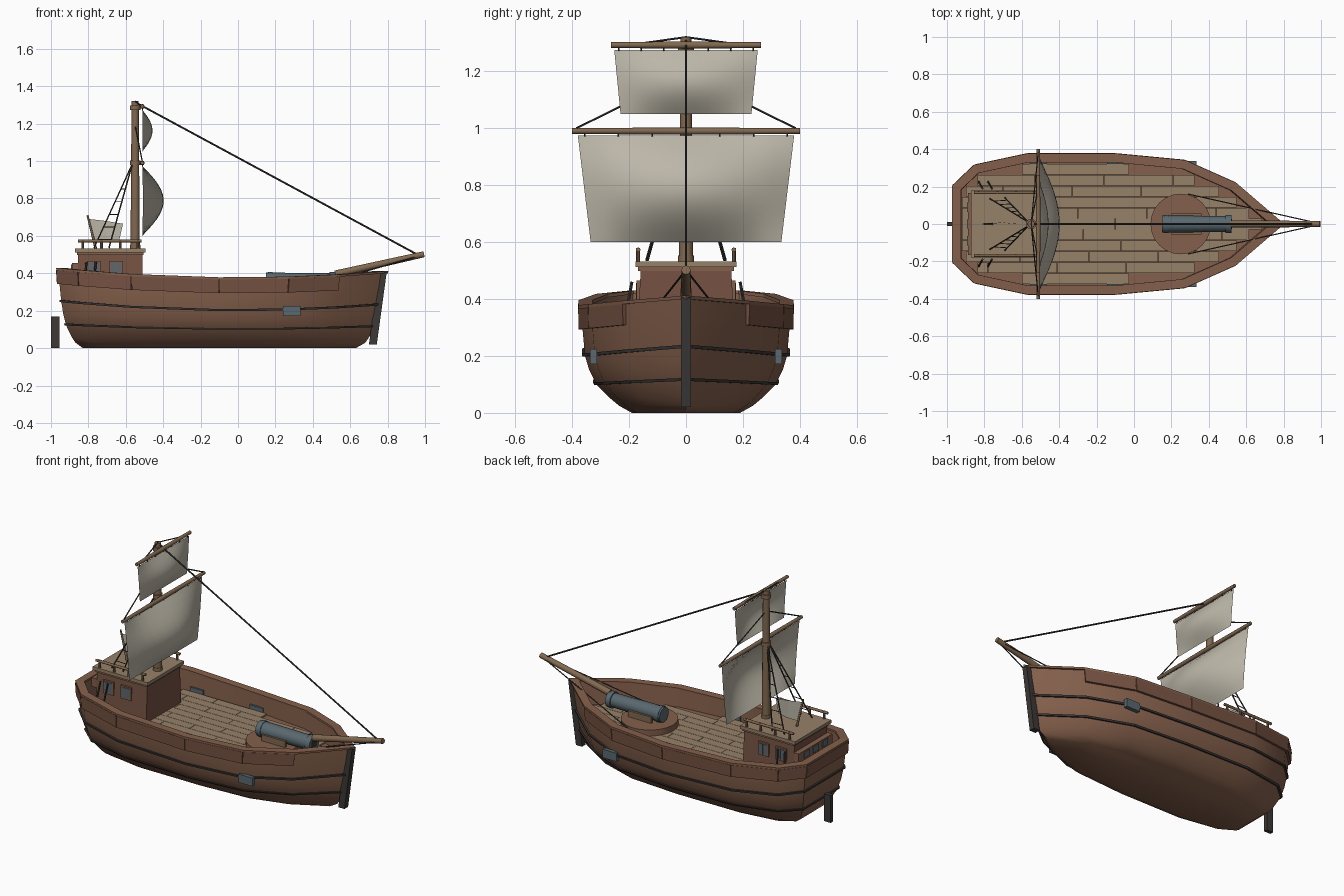
import bpy, bmesh, math
from mathutils import Vector, Matrix

if "Cube" in bpy.data.objects:
    bpy.data.objects.remove(bpy.data.objects["Cube"])

def mat(name, c):
    m = bpy.data.materials.new(name)
    m.diffuse_color = (*c, 1)
    m.use_nodes = True
    m.node_tree.nodes["Principled BSDF"].inputs["Base Color"].default_value = m.diffuse_color
    return m

HULL = mat("hull_wood", (.23, .115, .07))
PANEL = mat("panel_wood", (.18, .085, .055))
DECK = mat("deck_wood", (.30, .22, .14))
SPAR = mat("spar_wood", (.22, .14, .08))
DARK = mat("dark_trim", (.045, .04, .037))
IRON = mat("iron", (.10, .14, .16))
SAIL = mat("sailcloth", (.50, .47, .39))

def make(name, bm, m, smooth=None):
    bmesh.ops.recalc_face_normals(bm, faces=bm.faces)
    me = bpy.data.meshes.new(name)
    bm.to_mesh(me); bm.free()
    ob = bpy.data.objects.new(name, me)
    bpy.context.collection.objects.link(ob)
    me.materials.append(m)
    if smooth:
        bpy.ops.object.select_all(action='DESELECT')
        ob.select_set(True)
        bpy.context.view_layer.objects.active = ob
        bpy.ops.object.shade_smooth_by_angle(angle=math.radians(smooth))
    return ob

def box_into(bm, lo, hi):
    lo, hi = Vector(lo), Vector(hi)
    mtx = Matrix.Translation((lo + hi) / 2) @ Matrix.Diagonal((*(hi - lo), 1))
    return bmesh.ops.create_cube(bm, size=1, matrix=mtx)['verts']

def box(name, lo, hi, m):
    bm = bmesh.new(); box_into(bm, lo, hi)
    return make(name, bm, m)

def rod(name, a, b, r, m, r2=None, n=10):
    a, b = Vector(a), Vector(b); d = b - a
    bm = bmesh.new()
    mtx = Matrix.Translation((a + b) / 2) @ d.to_track_quat('Z', 'Y').to_matrix().to_4x4()
    bmesh.ops.create_cone(bm, cap_ends=True, segments=n, radius1=r,
                          radius2=r if r2 is None else r2, depth=d.length, matrix=mtx)
    return make(name, bm, m, 40)

# hull plan (port half) and section levels: z, stern x, bow x, half width
PLAN = [(-.96, .2), (-.85, .305), (-.57, .365), (-.1, .365), (.27, .33), (.54, .21), (.785, 0)]
PLAN += [(x, -y) for x, y in PLAN[-2::-1]]
LEVELS = [(0, -.83, .63, .19), (.025, -.87, .68, .235), (.05, -.89, .70, .265), (.1, -.92, .73, .315),
          (.15, -.935, .745, .34), (.2, -.945, .755, .355), (.3, -.955, .775, .364), (.375, -.96, .785, .365)]

def outline(z, off=0, sheer=True):
    for a, b in zip(LEVELS, LEVELS[1:]):
        if z <= b[0] or b is LEVELS[-1]:
            t = (z - a[0]) / (b[0] - a[0])
            xs, xb, w = (a[i] + t * (b[i] - a[i]) for i in (1, 2, 3))
            break
    pts = [Vector((xs + (x + .96) / 1.745 * (xb - xs), y / .365 * w)) for x, y in PLAN]
    out, n = [], len(pts)
    for i, p in enumerate(pts):
        d1, d2 = (p - pts[i - 1]).normalized(), (pts[(i + 1) % n] - p).normalized()
        n1, n2 = Vector((-d1.y, d1.x)), Vector((-d2.y, d2.x))
        q = p + (n1 + n2) * off / (1 + n1.dot(n2))
        out.append(Vector((q.x, q.y, z + (.045 * (p.x / .9) ** 2 * min(1, z / .2) if sheer else 0))))
    return out

def loft(bm, rings, closed=True):
    vs = [[bm.verts.new(p) for p in r] for r in rings]
    n = len(vs[0])
    for a, b in zip(vs, vs[1:]):
        for i in range(n if closed else n - 1):
            bm.faces.new((a[i], a[(i + 1) % n], b[(i + 1) % n], b[i]))
    return vs

def strip(name, z0, z1, o0, o1, m, smooth=None):
    bm = bmesh.new()
    r = [outline(z0, o0), outline(z0, o1), outline(z1, o1), outline(z1, o0)]
    loft(bm, r + [r[0]])
    bmesh.ops.remove_doubles(bm, verts=bm.verts, dist=1e-5)
    return make(name, bm, m, smooth)

# hull shell with inner bulwark and floor
bm = bmesh.new()
rings = [outline(l[0]) for l in LEVELS] + [outline(.375, -.03), outline(.265, -.03, False)]
v = loft(bm, rings)
bm.faces.new(v[0]); bm.faces.new(v[-1])
make("hull", bm, HULL, 40)
strip("cap_rail", .366, .378, -.036, .012, HULL)
strip("upper_wale", .197, .208, -.01, .010, DARK)
strip("lower_wale", .098, .107, -.01, .009, DARK)

# raised bulwark panels, one per plan segment, skipping the bow
bm = bmesh.new()
lo, hi = [[outline(z, o) for o in (-.008, .014)] for z in (.293, .366)]
for i in range(len(PLAN)):
    if i in (5, 6): continue
    j = (i + 1) % len(PLAN)
    quad = []
    for s in (lo, hi):
        for o in (0, 1):
            a, b = s[o][i], s[o][j]
            g = (b - a).normalized() * .002
            quad.append((a + g, b - g))
    c = [[bm.verts.new(p) for p in (q[k] for q in (quad[0], quad[1], quad[3], quad[2]))] for k in (0, 1)]
    bm.faces.new(c[0]); bm.faces.new(c[1])
    for k in range(4):
        bm.faces.new((c[0][k], c[0][(k + 1) % 4], c[1][(k + 1) % 4], c[1][k]))
make("bulwark_panels", bm, PANEL)

# deck planks, staggered and trimmed to the inner outline
inner = outline(.27, -.032)[:7]
def span(y):
    xs = []
    for a, b in zip(inner, inner[1:]):
        if a.y != b.y and min(a.y, b.y) <= y <= max(a.y, b.y):
            xs.append(a.x + (y - a.y) / (b.y - a.y) * (b.x - a.x))
    left = inner[0].x if y <= inner[0].y else min(xs)
    return left, max(xs)
bm = bmesh.new()
W = .0585
for r in range(11):
    y0 = (r - 5.5) * W
    x0, x1 = span(min(.325, max(abs(y0), abs(y0 + W))))
    cuts = [x0] + [c for c in (-.95 + (r * .17) % .37 + .37 * k for k in range(6)) if x0 + .05 < c < x1 - .05] + [x1]
    for a, b in zip(cuts, cuts[1:]):
        box_into(bm, (a, y0 + .001, .26), (b - .002, y0 + W - .001, .275))
make("deck_planks", bm, DECK)

# stem post and rudder
bm = bmesh.new()
vs = box_into(bm, (.70, -.018, .02), (.742, .018, .405))
for q in vs:
    if q.co.z > .2: q.co.x += .053
make("stem_post", bm, DARK)
box("rudder", (-1, -.012, 0), (-.955, .012, .17), DARK)

# cabin
bm = bmesh.new()
for q in box_into(bm, (-.855, -.172, .27), (-.51, .172, .515)):
    if q.co.z > .4: q.co.y *= .92
make("cabin", bm, PANEL)
box("cabin_cornice", (-.86, -.168, .498), (-.505, .168, .512), HULL)
box("cabin_roof", (-.872, -.178, .512), (-.495, .178, .532), DECK)
box("stern_locker", (-.888, -.165, .40), (-.855, .165, .455), HULL)
for y in (-.09, 0, .09):
    box("rear_window", (-.893, y - .025, .41), (-.887, y + .025, .448), IRON)
for s in (-1, 1):
    for x in (-.77, -.65):
        box("window_frame", (x - .036, s * .165 - .008, .385), (x + .036, s * .165 + .008, .465), HULL)
        for k in (-1, 1):
            box("window_pane", (x + k * .015 - .013, s * .165 - .011, .393),
                (x + k * .015 + .013, s * .165 + .011, .457), IRON)
    rod("roof_rail", (-.855, s * .168, .573), (-.515, s * .168, .573), .008, SPAR)
    for x in (-.83, -.73, -.63, -.535):
        rod("rail_post", (x, s * .168, .53), (x, s * .168, .58), .007, SPAR, n=8)
    for x in (-.85, -.80):
        rod("belaying_pole", (x + .02, s * .225, .27), (x + .04, s * .19, .46), .006, DARK, n=6)

# flag on a raked staff
rod("flag_staff", (-.76, 0, .53), (-.805, 0, .71), .007, SPAR, .005)
bm = bmesh.new()
loft(bm, [[(-.795, 0, .69), (-.71, .008, .68), (-.615, 0, .665)],
          [(-.765, 0, .565), (-.70, .008, .57), (-.635, 0, .575)]], False)
make("flag", bm, SAIL)

# mast, yards and sails
MX, YX = -.55, -.512
rod("mast", (MX, 0, .53), (MX, 0, 1.32), .025, SPAR, .019, 12)
for z in (.54, .99, 1.285):
    rod("mast_band", (MX, 0, z - .012), (MX, 0, z + .012), .028, SPAR, n=12)
for name, z, half, zt, wt, zb, wb, belly in (("lower", .99, .40, .975, .38, .60, .335, .115),
                                             ("upper", 1.292, .263, 1.275, .252, 1.05, .23, .055)):
    for s in (-1, 1):
        rod(name + "_yard", (YX, 0, z), (YX, s * half, z), .013, SPAR, .010)
    bm = bmesh.new()
    grid = []
    for i in range(13):
        t = i / 12; w = wt + (wb - wt) * t
        grid.append([(YX + belly * math.sin(math.pi * t) * math.cos(math.pi / 2 * u * .98), u * w, zt + (zb - zt) * t)
                     for u in (k / 6 - 1 for k in range(13))])
    loft(bm, grid, False)
    make(name + "_sail", bm, SAIL, 30)
    for k in range(-3, 4):
        y = k * wt / 3.2
        rod("sail_tie", (YX, y, z), (YX + .002, y, zt - .004), .003, DARK, n=5)

# bowsprit and rigging
rod("bowsprit", (.52, 0, .395), (.995, 0, .502), .02, SPAR, .016, 12)
def rope(a, b, r=.0035):
    rod("rope", a, b, r, DARK, n=6)
rope((MX, 0, 1.315), (.95, 0, .505), .005)
for s in (-1, 1):
    rope((.29, s * .16, .30), (.95, s * .012, .487))
    rope((MX, 0, 1.32), (YX, s * .2, 1.292))
    rope((MX, 0, 1.19), (YX, s * .385, 1.0))
    top = Vector((MX - .015, s * .01, .985))
    feet = [Vector((-.77, s * .135, .535)), Vector((-.69, s * .14, .535))]
    for f in feet:
        rope(top, f, .004)
    for t in (.3, .45, .6, .75, .9):
        rope(top.lerp(feet[0], t), top.lerp(feet[1], t), .0025)

# deck gun on its turntable
rod("gun_turntable", (.25, 0, .27), (.25, 0, .312), .162, HULL, n=24)
for s in (-1, 1):
    box("gun_cheek", (.2, s * .048 - .007, .31), (.36, s * .048 + .007, .35), SPAR)
rod("gun_barrel", (.15, 0, .358), (.505, 0, .358), .046, IRON, .042, 12)
rod("gun_muzzle", (.49, 0, .358), (.522, 0, .358), .049, IRON, n=12)
rod("gun_bore", (.515, 0, .358), (.524, 0, .358), .028, DARK, n=12)
rod("gun_breech_band", (.16, 0, .358), (.185, 0, .358), .049, IRON, n=12)

# gunport lids and inner scuppers
for s in (-1, 1):
    box("gunport_lid", (.24, s * .325 - .012, .172), (.335, s * .325 + .012, .224), IRON)
    for x in (-.51, -.1):
        box("scupper", (x - .045, s * .328 - .007, .27), (x + .045, s * .328 + .007, .30), IRON)
